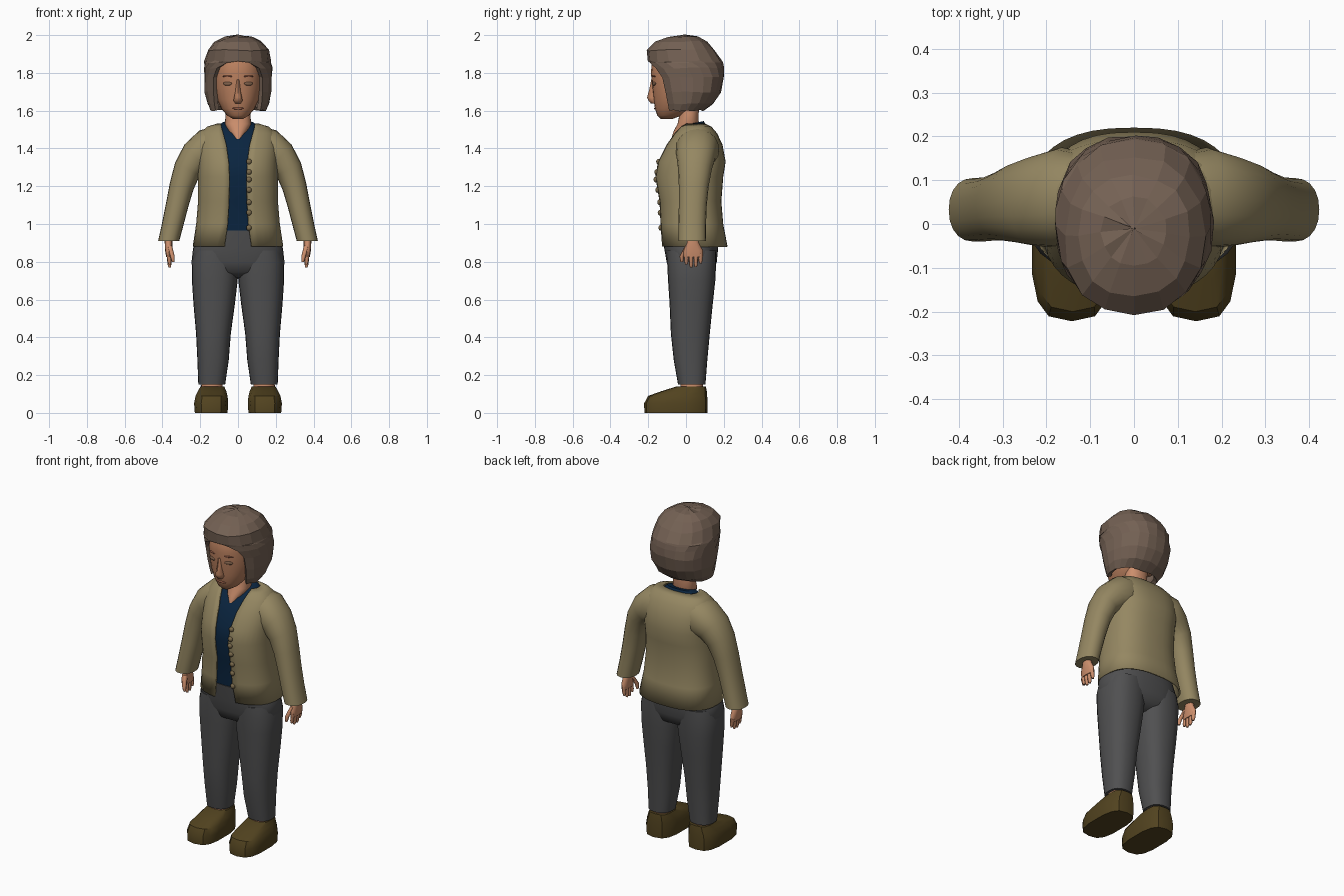
import bpy, bmesh, math, random
from mathutils import Vector
random.seed(4)


def mat(name, rgb):
    m = bpy.data.materials.new(name)
    m.diffuse_color = (*rgb, 1)
    return m


SKIN = mat("skin", (.60, .27, .15))
FACE = mat("face_skin", (.50, .22, .115))
LID = mat("eye_tan", (.22, .12, .07))
LIP = mat("lip", (.33, .12, .07))
HAIR = mat("hair_brown", (.175, .12, .088))
JACKET = mat("olive_knit", (.30, .243, .122))
NAVY = mat("navy_shirt", (.003, .018, .050))
GREY = mat("grey_cloth", (.08, .08, .082))
SHOE = mat("dark_leather", (.084, .056, .014))
BUTTON = mat("button_brown", (.19, .14, .07))


def finish(ob, m, angle=50, mirror=False):
    ob.data.materials.append(m)
    bpy.ops.object.select_all(action='DESELECT')
    ob.select_set(True)
    bpy.context.view_layer.objects.active = ob
    if angle:
        bpy.ops.object.shade_smooth_by_angle(angle=math.radians(angle))
    if mirror:
        ob.modifiers.new("mirror", 'MIRROR')
    return ob


def loft(name, m, rings, n=24, p=2.2, is_open=False, angle=50, mirror=False, jitter=0, thick=0):
    """Rings run upward: (cx, z, rx, y_front, y_back, front_gap, side_tilt, fore_slope)."""
    bm = bmesh.new()
    rows = []
    for r in rings:
        cx, z, rx, y0, y1, gap, tilt, slope = (tuple(r) + (0, 0, 0))[:8]
        cy, ry = (y0 + y1) / 2, (y1 - y0) / 2
        a0 = math.asin(min(1, gap / rx) ** (p / 2))
        row = []
        for i in range(n + 1 if is_open else n):
            a = a0 + (2 * math.pi - 2 * a0) * i / n
            s, c = math.sin(a), math.cos(a)
            u = rx * math.copysign(abs(s) ** (2 / p), s)
            v = -ry * math.copysign(abs(c) ** (2 / p), c)
            j = Vector([random.uniform(-jitter, jitter) for _ in range(3)])
            if is_open and i in (0, n):
                j *= 0
            row.append(bm.verts.new(Vector((cx + u * math.cos(tilt), cy + v,
                                            z + u * math.sin(tilt) + v * slope)) + j))
        rows.append(row)
    for lo, hi in zip(rows, rows[1:]):
        for i in range(len(lo) - (1 if is_open else 0)):
            k = (i + 1) % len(lo)
            bm.faces.new((lo[i], lo[k], hi[k], hi[i]))
    if is_open:
        bmesh.ops.remove_doubles(bm, verts=bm.verts, dist=.002)
    else:
        bm.faces.new(rows[-1])
        bm.faces.new(rows[0][::-1])
    me = bpy.data.meshes.new(name)
    bm.to_mesh(me)
    bm.free()
    ob = bpy.data.objects.new(name, me)
    bpy.context.collection.objects.link(ob)
    finish(ob, m, angle, mirror)
    if thick:
        s = ob.modifiers.new("thickness", 'SOLIDIFY')
        s.thickness, s.offset = thick, -1
    return ob


def blob(name, m, loc, scale, rot=0, mirror=False):
    bm = bmesh.new()
    bmesh.ops.create_uvsphere(bm, u_segments=10, v_segments=6, radius=1)
    c, s = math.cos(rot), math.sin(rot)
    for v in bm.verts:
        x, y, z = (v.co[i] * scale[i] for i in range(3))
        v.co = Vector((x * c - y * s, x * s + y * c, z)) + Vector(loc)
    me = bpy.data.meshes.new(name)
    bm.to_mesh(me)
    bm.free()
    ob = bpy.data.objects.new(name, me)
    bpy.context.collection.objects.link(ob)
    return finish(ob, m, 60, mirror)


# Shoes and ankles
loft("shoes", SHOE, [(.142, 0, .088, -.22, .113), (.142, .05, .092, -.222, .115),
                     (.14, .09, .086, -.20, .112), (.137, .115, .076, -.13, .11),
                     (.136, .14, .064, -.05, .105)], n=14, p=3, angle=35, mirror=True)
loft("ankles", SKIN, [(.138, .12, .058, -.03, .09), (.138, .18, .055, -.03, .09)], mirror=True)

# Trousers
loft("trouser_legs", GREY, [(.139, .15, .071, -.042, .103), (.132, .28, .083, -.065, .113),
                            (.13, .42, .092, -.08, .126), (.126, .58, .11, -.087, .142),
                            (.123, .70, .121, -.095, .155), (.12, .80, .125, -.10, .16),
                            (.115, .86, .115, -.10, .16)], p=2.4, mirror=True)
loft("trouser_hips", GREY, [(0, .715, .10, -.03, .09), (0, .745, .20, -.085, .145),
                            (0, .80, .246, -.103, .163), (0, .87, .238, -.115, .17),
                            (0, .965, .20, -.127, .17)], n=32, p=2.5)

# Open cardigan, with the shirt following it just inside
body = [(.88, .24, -.13, .22, .072), (1.0, .222, -.137, .197, .055), (1.12, .212, -.142, .187, .048),
        (1.25, .212, -.164, .197, .046), (1.33, .212, -.150, .21, .05), (1.42, .215, -.105, .193, .062),
        (1.48, .20, -.065, .165, .078), (1.515, .165, -.035, .135, .088), (1.532, .11, -.015, .10, .09)]
loft("cardigan", JACKET, [(0, z, rx, a, b, g) for z, rx, a, b, g in body],
     n=36, p=2.5, is_open=True, thick=.01)
shirt = [(0, max(z, .955), rx - .022, a + .013, b - .022) for z, rx, a, b, g in body[1:-2]]
loft("shirt", NAVY, [(0, .95, .19, -.122, .16)] + shirt +
     [(0, 1.505, .12, -.02, .112), (0, 1.535, .083, -.005, .095, 0, 0, .2)], n=32, p=2.5)

# Sleeves
loft("sleeves", JACKET, [(.367, .91, .056, -.04, .105, 0, 0), (.345, 1.0, .058, -.04, .106, 0, 0),
                         (.322, 1.1, .060, -.038, .110, 0, .1), (.298, 1.2, .065, -.038, .12, 0, .25),
                         (.268, 1.29, .074, -.042, .137, 0, .5), (.225, 1.355, .088, -.05, .155, 0, .85),
                         (.165, 1.395, .108, -.055, .175, 0, 1.2), (.10, 1.41, .11, -.04, .16, 0, 1.45)],
     n=20, mirror=True)

# Buttons
for z, y in ((1.33, -.146), (1.275, -.156), (1.235, -.16), (1.18, -.151),
             (1.115, -.14), (1.06, -.138), (.98, -.134)):
    blob("button", BUTTON, (.058, y, z), (.015, .012, .015))

# Hands
loft("palms", SKIN, [(.366, .825, .014, -.012, .09), (.367, .86, .019, -.012, .09),
                     (.368, .90, .02, .005, .068), (.368, .93, .02, .01, .06)], n=12, mirror=True)
for i, tip in enumerate((.785, .77, .772, .79)):
    y = .002 + i * .025
    loft("finger", SKIN, [(.361, tip, .006, y - .006, y + .006), (.363, tip + .015, .010, y - .010, y + .010),
                          (.367, .845, .012, y - .012, y + .012)], n=8, mirror=True)
loft("thumbs", SKIN, [(.343, .80, .007, -.030, -.015), (.347, .83, .012, -.034, -.010),
                      (.362, .885, .013, -.005, .025)], n=8, mirror=True)

# Neck and open collar
loft("neck", SKIN, [(0, 1.45, .015, -.078, 0), (0, 1.49, .05, -.066, .05), (0, 1.53, .07, -.045, .068),
                    (0, 1.58, .065, -.034, .066), (0, 1.68, .066, -.034, .08)])

# Head and face
loft("head", FACE, [(0, 1.557, .028, -.135, -.07), (0, 1.575, .058, -.152, -.02), (0, 1.61, .088, -.164, .05),
                    (0, 1.66, .112, -.172, .09), (0, 1.72, .126, -.178, .12), (0, 1.80, .131, -.186, .14),
                    (0, 1.88, .125, -.178, .14), (0, 1.94, .09, -.13, .10)])
loft("nose", FACE, [(0, 1.637, .014, -.185, -.14), (0, 1.652, .025, -.198, -.14), (0, 1.67, .022, -.206, -.14),
                    (0, 1.71, .013, -.195, -.14), (0, 1.765, .011, -.184, -.14)], n=10)
loft("ears", FACE, [(.128, 1.67, .008, -.03, .0), (.135, 1.72, .014, -.04, .02), (.132, 1.76, .01, -.03, .02)],
     n=10, mirror=True)
blob("eyes", LID, (.056, -.169, 1.743), (.026, .005, .010), .33, mirror=True)
blob("eyebrows", LIP, (.056, -.172, 1.782), (.030, .005, .005), .33, mirror=True)
blob("mouth", LIP, (0, -.163, 1.612), (.036, .006, .006))

# Faceted bob haircut, open around the face
loft("hair", HAIR, [(0, 1.60, .145, -.13, .09, .118), (0, 1.635, .163, -.14, .145, .125),
                    (0, 1.70, .178, -.155, .187, .130), (0, 1.775, .180, -.175, .203, .130),
                    (0, 1.825, .181, -.195, .20, .112), (0, 1.853, .178, -.198, .193, .06),
                    (0, 1.862, .176, -.202, .19, 0), (0, 1.92, .160, -.208, .155, 0),
                    (0, 1.965, .128, -.165, .112, 0), (0, 1.99, .075, -.095, .06, 0),
                    (0, 2.0, .0008, -.0108, -.0092, 0)],
     n=16, is_open=True, angle=0, jitter=.004, thick=.025)
